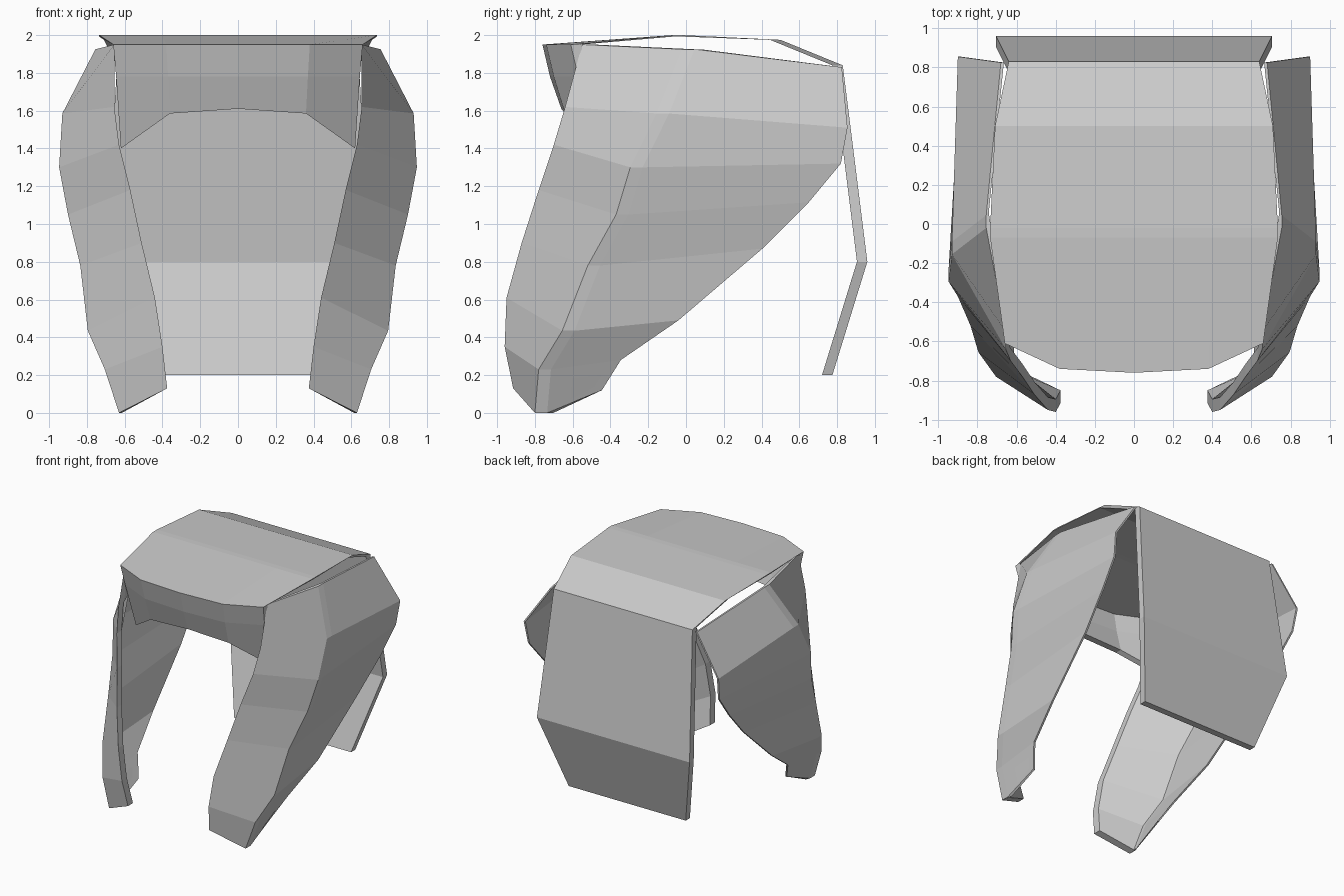
import bpy
import bmesh
from mathutils import Vector

cube = bpy.data.objects.get("Cube")
if cube:
    bpy.data.objects.remove(cube, do_unlink=True)

# Single plain grey for the whole shell
grey = bpy.data.materials.new("plain_grey")
grey.use_nodes = True
colour = (0.6, 0.6, 0.6, 1.0)
grey.diffuse_color = colour
grey.node_tree.nodes["Principled BSDF"].inputs["Base Color"].default_value = colour


def loft(name, loops, mirror=1):
    """Join closed cross-sections into a solid with strip caps at both ends."""
    bm = bmesh.new()
    rings = [[bm.verts.new((p[0] * mirror, p[1], p[2])) for p in loop] for loop in loops]
    count = len(rings[0])
    for upper, lower in zip(rings, rings[1:]):
        for i in range(count):
            j = (i + 1) % count
            bm.faces.new((upper[i], upper[j], lower[j], lower[i]))
    for ring in (rings[0], rings[-1]):
        for i in range(count // 2 - 1):
            bm.faces.new((ring[i], ring[i + 1], ring[count - 2 - i], ring[count - 1 - i]))
    bmesh.ops.recalc_face_normals(bm, faces=bm.faces)
    mesh = bpy.data.meshes.new(name)
    bm.to_mesh(mesh)
    bm.free()
    mesh.materials.append(grey)
    obj = bpy.data.objects.new(name, mesh)
    bpy.context.collection.objects.link(obj)
    return obj


def band_section(end, middle, centre, shift):
    """Symmetric band section: outer skin, then the inner skin moved by shift."""
    outer = [Vector(p) for p in (end, middle, (0, *centre), middle, end)]
    for p in outer[:2]:
        p.x = -p.x
    inner = [p + Vector(shift) for p in reversed(outer)]
    return outer + inner


def straight_section(x, y, z, shift):
    return band_section((x, y, z), (x * 0.55, y, z), (y, z), shift)


# Visor, roof and back plate form one continuous folded band
to_back, to_front, down = (0, 0.055, 0), (0, -0.055, 0), (0, 0, -0.008)
band = [
    band_section((0.62, -0.46, 1.4), (0.36, -0.64, 1.585), (-0.66, 1.61), to_back),
    band_section((0.645, -0.57, 1.78), (0.37, -0.7, 1.78), (-0.72, 1.78), to_back),
    band_section((0.66, -0.61, 1.95), (0.38, -0.74, 1.95), (-0.76, 1.95), to_back),
    straight_section(0.735, -0.07, 2.0, down),
    straight_section(0.735, -0.02, 2.0, down),
    straight_section(0.71, 0.5, 1.975, to_front),
    straight_section(0.64, 0.83, 1.84, to_front),
    straight_section(0.705, 0.96, 0.8, to_front),
    straight_section(0.54, 0.775, 0.2, to_front),
]
loft("visor_roof_and_back", band)

# Side guard rows from top to toe: front edge, outer ridge, rear edge
guard_rows = [
    ((0.655, -0.55, 1.95), (0.755, -0.02, 1.925), (0.68, 0.825, 1.83)),
    ((0.655, -0.64, 1.62), (0.93, -0.155, 1.585), (0.9, 0.855, 1.51)),
    ((0.63, -0.7, 1.42), (0.947, -0.295, 1.3), (0.885, 0.82, 1.32)),
    ((0.57, -0.78, 1.18), (0.9, -0.37, 1.05), (0.86, 0.65, 1.115)),
    ((0.51, -0.87, 0.9), (0.835, -0.52, 0.78), (0.82, 0.405, 0.87)),
    ((0.44, -0.95, 0.61), (0.795, -0.655, 0.435), (0.77, -0.04, 0.49)),
    ((0.4, -0.96, 0.35), (0.705, -0.78, 0.23), (0.7, -0.345, 0.28)),
    ((0.375, -0.915, 0.13), (0.63, -0.8, 0), (0.62, -0.445, 0.12)),
]


def guard_section(front, ridge, rear):
    """Outer skin with a narrow flat ridge, and a thin inner skin behind it."""
    front, ridge, rear = Vector(front), Vector(ridge), Vector(rear)
    depth, inset = Vector((0, 0.065, 0)), Vector((-0.015, 0, 0))
    ridge_back = ridge + depth
    return [front, ridge, ridge_back, rear,
            rear + inset, ridge_back + inset + depth / 2,
            ridge_back + inset, front + depth]


guard = [guard_section(*row) for row in guard_rows]
for name, side in (("left_side_guard", 1), ("right_side_guard", -1)):
    loft(name, guard, side)
